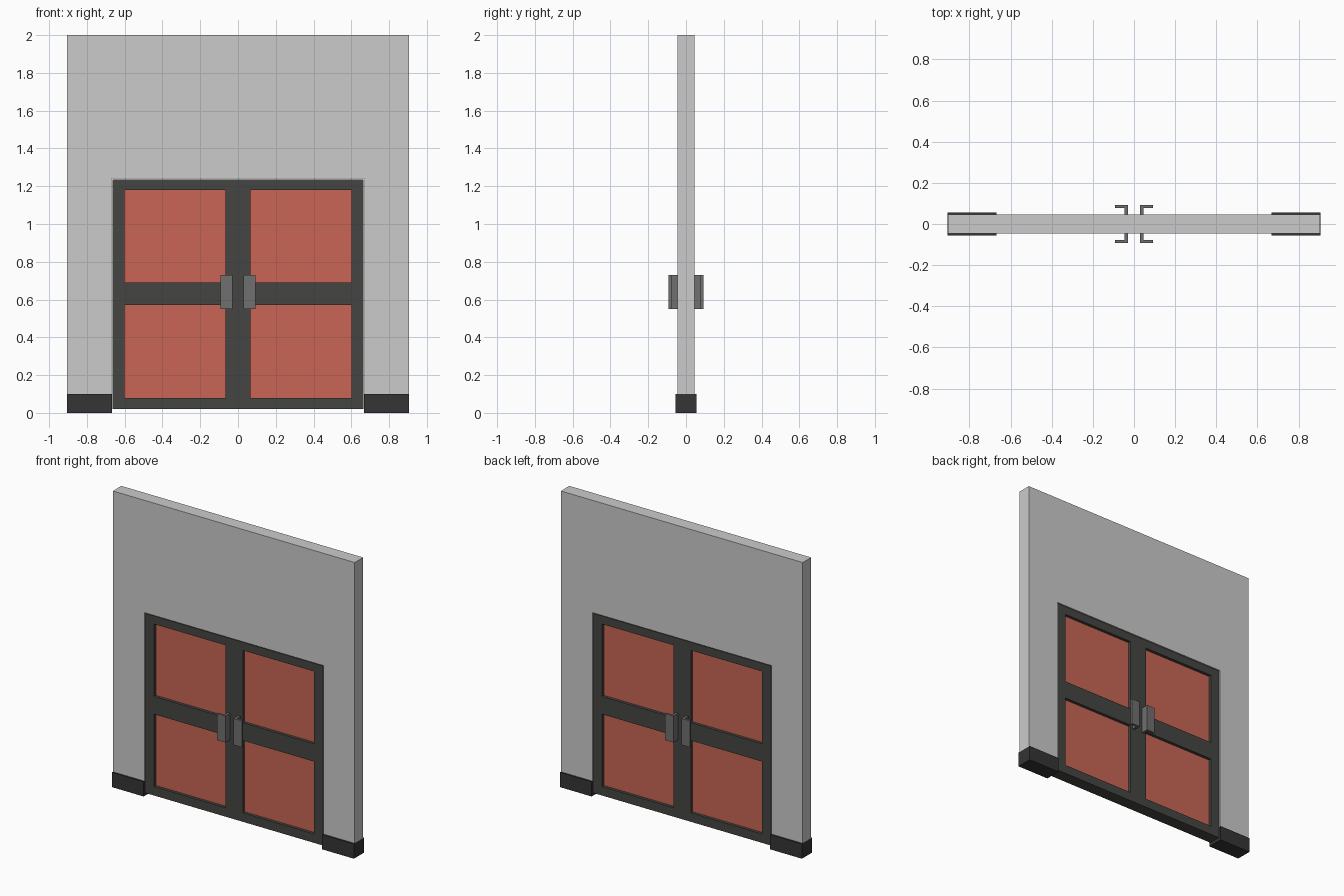
import bpy, bmesh

if "Cube" in bpy.data.objects:
    bpy.data.objects.remove(bpy.data.objects["Cube"])


def material(name, rgb):
    m = bpy.data.materials.new(name)
    m.diffuse_color = (*rgb, 1)
    m.use_nodes = True
    m.node_tree.nodes["Principled BSDF"].inputs["Base Color"].default_value = m.diffuse_color
    return m


DARK = material("dark_frame", (0.06, 0.06, 0.055))
BASE = material("dark_base", (0.035, 0.035, 0.035))
RED = material("red_panel", (0.58, 0.13, 0.09))
METAL = material("grey_metal", (0.16, 0.16, 0.16))


def finish(name, bm, mat=None, axes=(True, False)):
    """Turn a bmesh into an object mirrored across the chosen x / y planes."""
    me = bpy.data.meshes.new(name)
    bm.to_mesh(me)
    bm.free()
    ob = bpy.data.objects.new(name, me)
    bpy.context.collection.objects.link(ob)
    if mat:
        me.materials.append(mat)
    mir = ob.modifiers.new("mirror", 'MIRROR')
    mir.use_axis = (axes[0], axes[1], False)
    mir.merge_threshold = 0.0005
    return ob


def slab(name, xs, zs, thickness, holes=(), mat=None):
    """Upright sheet on an x/z grid with some cells left open, thickened in y."""
    bm = bmesh.new()
    v = [[bm.verts.new((x, 0, z)) for z in zs] for x in xs]
    for i in range(len(xs) - 1):
        for j in range(len(zs) - 1):
            if (i, j) not in holes:
                bm.faces.new((v[i][j], v[i+1][j], v[i+1][j+1], v[i][j+1]))
    bmesh.ops.delete(bm, geom=[p for p in bm.verts if not p.link_faces], context='VERTS')
    ob = finish(name, bm, mat)
    sol = ob.modifiers.new("thickness", 'SOLIDIFY')
    sol.thickness = thickness
    sol.offset = 0
    return ob


# Wall with doorway, standing on plinth blocks
slab("wall", (0, 0.67, 0.905), (0.10, 1.24, 2.0), 0.09, holes={(0, 0)})
slab("wall_plinths", (0.668, 0.906), (0, 0.10), 0.11, mat=BASE)

# Double door frame with four openings
slab("door_frame", (0, 0.065, 0.60, 0.665), (0.02, 0.08, 0.57, 0.69, 1.18, 1.235),
     0.084, holes={(1, 1), (1, 3)}, mat=DARK)

# Recessed panels
for label, z0, z1 in (("lower", 0.08, 0.57), ("upper", 0.69, 1.18)):
    slab(label + "_door_panels", (0.065, 0.60), (z0, z1), 0.044, mat=RED)

# Angled pull handles on both sides of both leaves
bm = bmesh.new()
profile = ((0.03, 0.04), (0.047, 0.04), (0.047, 0.078), (0.093, 0.078),
           (0.093, 0.092), (0.03, 0.092))
face = bm.faces.new([bm.verts.new((x, y, 0.55)) for x, y in profile])
ext = bmesh.ops.extrude_face_region(bm, geom=[face], use_keep_orig=True)
bmesh.ops.translate(bm, vec=(0, 0, 0.18),
                    verts=[g for g in ext["geom"] if isinstance(g, bmesh.types.BMVert)])
bmesh.ops.recalc_face_normals(bm, faces=bm.faces)
finish("door_handles", bm, METAL, axes=(True, True))
